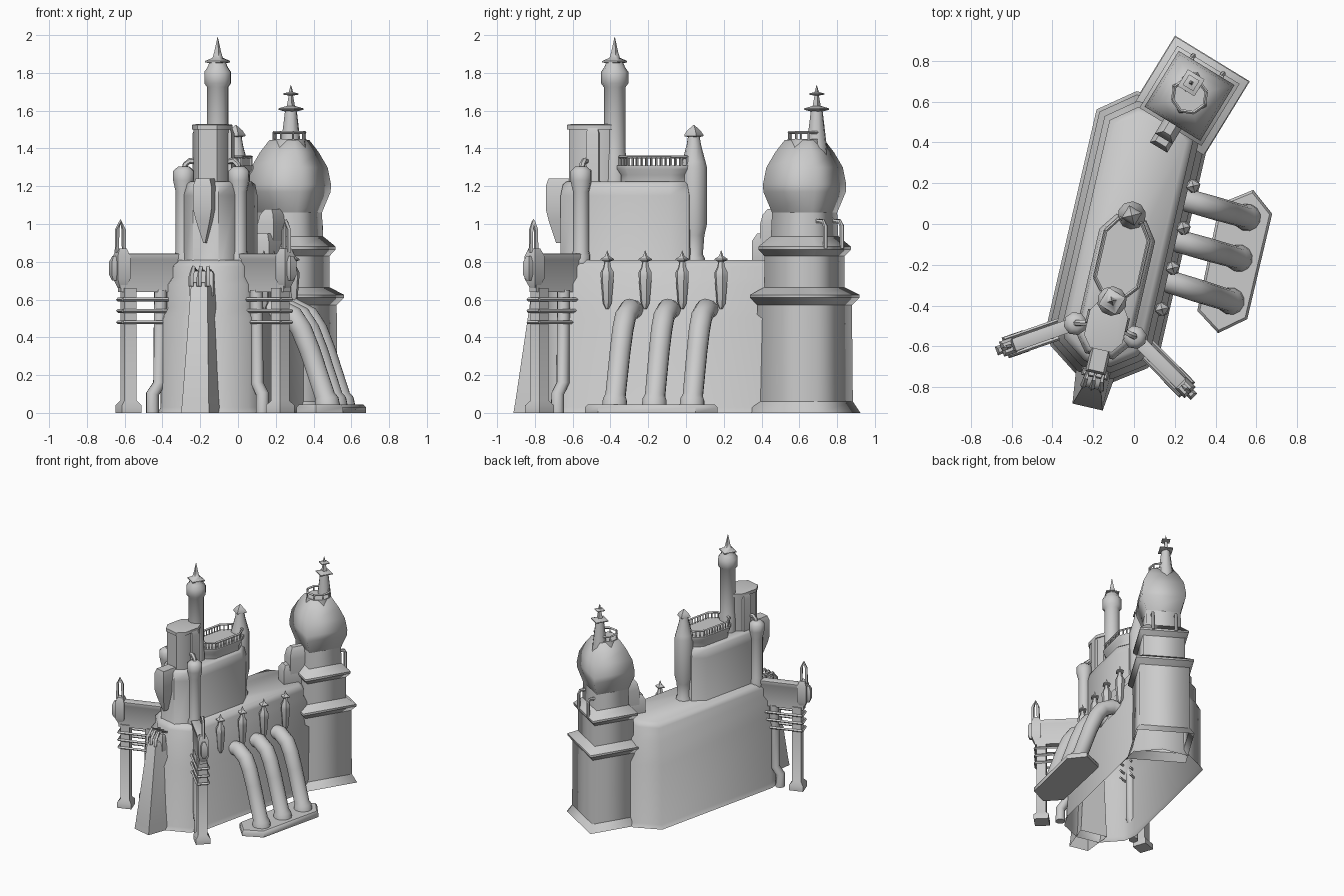
import bpy, math
from mathutils import Vector, Matrix

if "Cube" in bpy.data.objects:
    bpy.data.objects.remove(bpy.data.objects["Cube"])

TILT = math.radians(-13)          # the hull's long axis is turned off the y axis
R = Matrix.Rotation(TILT, 3, 'Z')
CX = -0.02                        # hull centre line in its own frame
OPEN = ("hull", "rear_tower", "prow_buttress")   # shells without a floor


def W(a, b, z=0.0):
    return R @ Vector((a, b, z))


def skin(name, rings, loc=(0, 0, 0), rot=0.0):
    n = len(rings[0])
    verts = [tuple(p) for r in rings for p in r]
    faces = [[len(verts) - n + i for i in range(n)]]
    if name not in OPEN:
        faces.append(list(range(n))[::-1])
    for k in range(len(rings) - 1):
        for i in range(n):
            j = (i + 1) % n
            faces.append((k * n + i, k * n + j, k * n + n + j, k * n + n + i))
    me = bpy.data.meshes.new(name)
    me.from_pydata(verts, [], faces)
    ob = bpy.data.objects.new(name, me)
    bpy.context.collection.objects.link(ob)
    ob.location, ob.rotation_euler.z = loc, rot
    return ob


def inset(poly, d):
    out, n = [], len(poly)
    for i in range(n):
        p, q, r = (Vector(poly[(i + k) % n]) for k in (-1, 0, 1))
        e, f = (q - p).normalized(), (r - q).normalized()
        m, g = Vector((-e.y, e.x)), Vector((-f.y, f.x))
        out.append(q + (m + g) * (d / (1 + m.dot(g))))
    return out


def loft(name, poly, profile, loc=(0, 0, 0), rot=TILT):
    return skin(name, [[(p.x, p.y, z) for p in inset(poly, d)] for z, d in profile], loc, rot)


def block(name, pos, lx, ly, profile, rot=TILT):
    x, y = lx / 2, ly / 2
    return loft(name, [(-x, -y), (x, -y), (x, y), (-x, y)], profile, pos, rot)


def turned(name, pos, n, profile, rot=math.radians(13.5)):
    return skin(name, [[(r * math.cos(math.tau * i / n), r * math.sin(math.tau * i / n), z)
                        for i in range(n)] for z, r in profile], (pos[0], pos[1], 0), rot)


def tube(name, pts, radii, n=8):
    pts = [Vector(p) for p in pts]
    if not isinstance(radii, (list, tuple)):
        radii = [radii] * len(pts)
    rings = []
    for i, p in enumerate(pts):
        t = (pts[min(i + 1, len(pts) - 1)] - pts[max(i - 1, 0)]).normalized()
        u = t.cross(Vector((0.31, 0.95, 0.02))).normalized()
        v = t.cross(u)
        rings.append([p + (u * math.cos(math.tau * k / n) + v * math.sin(math.tau * k / n)) * radii[i]
                      for k in range(n)])
    return skin(name, rings)


def railing(name, pts, z0, z1, step, r=0.006):
    for i, p in enumerate(pts):
        q = pts[(i + 1) % len(pts)]
        p, q = Vector((p[0], p[1], 0)), Vector((q[0], q[1], 0))
        up = Vector((0, 0, z1))
        tube(name + "_rail", [p + up, q + up], r * 1.4, 4)
        m = max(1, round((q - p).length / step))
        for k in range(m):
            c = p.lerp(q, k / m)
            tube(name + "_post", [c + Vector((0, 0, z0)), c + up], r, 4)


def sym(half):   # mirror the right half outline (front to back) across the centre line
    return [(CX + a, b) for a, b in half] + [(CX - a, b) for a, b in reversed(half)]


# main hull with stepped ledges
loft("hull", sym([(.085, -.77), (.235, -.665), (.273, -.57), (.273, .50), (.11, .625)]),
     [(0, -.012), (.03, .004), (.5, .004), (.56, .034), (.68, .034), (.72, .062), (.775, .062), (.81, .095)])

# prow buttress and its claws
skin("prow_buttress", [[W(CX + a, b, z) for a, b in ((-w, f), (w, f), (w + .03, -.68), (-w - .03, -.68))]
                       for z, w, f in ((0, .076, -.925), (.06, .072, -.915), (.66, .045, -.83), (.69, .035, -.80))])
for a in (-.045, 0, .045):
    tube("prow_claw", [W(CX + a, -.83, .67), W(CX + a, -.825, .72), W(CX + a * .9, -.79, .77),
                       W(CX + a * .8, -.68, .74)], [.014, .014, .012, .012], 4)
block("prow_lintel", W(CX, -.76), .13, .035, [(.62, 0), (.735, 0), (.75, .008)])

# superstructure, bay and upper deck
loft("superstructure", sym([(.07, -.67), (.14, -.58), (.14, -.06), (.075, .03)]),
     [(.6, -.05), (.68, -.025), (.73, 0), (1.15, 0), (1.21, .012), (1.225, .03)])
block("front_bay", W(CX, -.675), .10, .16, [(.90, .045), (1.02, .012), (1.08, 0), (1.2, 0), (1.24, .012)])
deck = sym([(.065, -.36), (.115, -.30), (.115, -.06), (.06, .02)])
loft("upper_deck", deck, [(1.2, .015), (1.26, .015), (1.29, -.003), (1.31, -.003)])
railing("deck", [W(*p).to_2d() for p in inset(deck, .008)], 1.31, 1.355, .027)
loft("front_tower", sym([(.05, -.63), (.088, -.58), (.088, -.46), (.05, -.40)]),
     [(1.0, 0), (1.5, 0), (1.5, -.008), (1.525, -.008), (1.53, .02)])
for s in (-1, 1):
    block("front_tower_rib", W(CX + s * .085, -.49), .04, .07, [(1.1, 0), (1.48, 0), (1.51, .01)])

# tall chimney and rear turret
ch = W(-.02, -.392)
turned("chimney", ch, 10, [(1.2, .066), (1.36, .062), (1.38, .058), (1.725, .058), (1.745, .073), (1.805, .073),
                           (1.83, .055), (1.855, .045)])
turned("chimney_cap", ch, 4, [(1.85, .035), (1.855, .068), (1.863, .068), (1.88, .028), (1.91, .019), (1.99, .001)])
tr = W(-.02, .038)
turned("rear_turret", tr, 10, [(.79, .06), (.82, .058), (.84, .048), (.94, .056), (1.0, .07), (1.3, .07),
                               (1.33, .062), (1.42, .038), (1.47, .03)])
turned("rear_turret_cap", tr, 4, [(1.46, .03), (1.465, .052), (1.472, .052), (1.495, .036), (1.525, .001)])

# mirrored gantry arms with posts, rails, columns and pipes
for s in (-1, 1):
    S = Vector((CX + s * .15, -.54))
    d = Vector((s * .31, -.195)).normalized()
    ang = math.atan2(d.y, d.x) + TILT

    def P(t, z=0.0, side=0.0):
        q = S + d * t + Vector((-d.y, d.x)) * side
        return W(q.x, q.y, z)

    block("gantry_beam", P(.175), .37, .052, [(.64, 0), (.81, 0), (.82, -.006), (.84, -.006), (.845, .005)], ang)
    block("gantry_end", P(.348), .07, .078, [(.66, .02), (.71, 0), (.83, 0), (.87, .015)], ang)
    block("gantry_pod", P(.39), .04, .045, [(.70, .012), (.73, 0), (.80, 0), (.83, .012)], ang)
    tube("gantry_finial", [P(.355 + o, z) for o, z in
                           ((-.02, .85), (-.018, .97), (0, 1.015), (.018, .97), (.02, .85))], .012, 4)
    block("gantry_post", P(.31), .068, .068, [(0, -.02), (.04, -.02), (.065, 0), (.66, 0)], ang)
    tube("gantry_inner_post", [P(.175), P(.175, .1), P(.135, .16), P(.13, .65)], .036, 8)
    for z in (.48, .54, .6):
        for side in (-.042, .042):
            tube("gantry_rail", [P(.06, z, side), P(.355, z, side)], .010, 4)
        tube("gantry_rail_end", [P(.355, z, -.042), P(.355, z, .042)], .010, 4)
    turned("side_column", P(0), 8, [(.66, .03), (.70, .05), (.83, .052), (.86, .044), (1.17, .044), (1.23, .058),
                                    (1.28, .058), (1.305, .03)])
    tube("column_pipe", [P(0, 1.28), P(-.01, 1.315), W(CX + s * .12, -.53, 1.335), W(CX + s * .05, -.51, 1.325)], .016, 6)

# rear tower with flanges and bulb dome
T = Vector((.272, .628, 0))
turned("rear_tower", T, 4, [(z, e * 1.03) for z, e in (
    (0, .295), (.06, .255), (.57, .25), (.61, .29), (.625, .29), (.665, .212), (.83, .212), (.865, .245), (.88, .245),
    (.935, .178), (1.06, .172), (1.17, .218), (1.21, .22), (1.30, .202), (1.38, .155), (1.445, .105))])
deck8 = [(T.x + .085 * math.cos(math.tau * (i + .3) / 8), T.y + .085 * math.sin(math.tau * (i + .3) / 8)) for i in range(8)]
turned("dome_deck", T, 8, [(1.40, .10), (1.44, .092), (1.45, .092)])
railing("dome", deck8, 1.44, 1.485, .06)
sp = (.28, .692)
turned("dome_spire", sp, 8, [(1.33, .065), (1.42, .054), (1.6, .032)])
turned("dome_spire_cap", sp, 4, [(1.595, .03), (1.605, .068), (1.612, .068), (1.625, .022), (1.68, .012), (1.685, .042),
                                 (1.691, .042), (1.698, .012), (1.735, .001)])

# stepped bay on the rear tower facing the deck, and bracket pipes on its far side
TA = math.radians(-31)
TR = Matrix.Rotation(TA, 3, 'Z')
block("tower_bay_upper", T + TR @ Vector((0, -.165, 0)), .10, .16, [(.88, 0), (1.0, 0), (1.05, .01), (1.08, .03)], TA)
block("tower_bay_lower", T + TR @ Vector((0, -.20, 0)), .10, .19, [(.69, .02), (.72, 0), (.91, 0), (.95, .02)], TA)
for o in (-.085, .085):
    tube("tower_bracket", [T + TR @ Vector((o, y, z)) for y, z in ((.10, 1.015), (.165, 1.015), (.178, .99), (.178, .87))], .013, 6)

# three sloping conduits and their footing
loft("conduit_footing", [(.31, -.425), (.412, -.535), (.555, -.466), (.677, .05), (.584, .167), (.42, .10)],
     [(0, 0), (.03, 0), (.045, .012)], rot=0)
for top, foot in (((.18, -.285), (.475, -.378)), ((.222, -.085), (.515, -.168)), ((.265, .115), (.555, .032))):
    a, b = Vector(top), Vector(foot)
    pts = [(*a.lerp(b, t), z) for t, z in ((-.1, .54), (.12, .55), (.38, .51), (.53, .44), (.68, .33), (.95, .09), (.98, .07), (1, .03))]
    tube("conduit", pts, [.056, .056, .057, .057, .056, .055, .065, .068], 12)

# row of pinnacles on the right ledge
for p in ((.29, .186), (.243, -.02), (.19, -.216), (.137, -.417)):
    turned("pinnacle", p, 6, [(.55, .008), (.58, .024), (.72, .036), (.745, .036), (.77, .022), (.81, .014)])
    turned("pinnacle_cap", p, 4, [(.80, .014), (.808, .036), (.815, .036), (.83, .012), (.86, .001)])

# smooth shading with crisp edges; the tower's upright corners stay soft
bpy.ops.object.select_all(action='SELECT')
bpy.context.view_layer.objects.active = bpy.context.collection.objects[0]
bpy.ops.object.shade_smooth_by_angle(angle=math.radians(48))
tower = bpy.data.objects["rear_tower"].data
for e in tower.edges:
    z0, z1 = (tower.vertices[v].co.z for v in e.vertices)
    e.use_edge_sharp = abs(z0 - z1) < 1e-4 and z0 < 1.1
